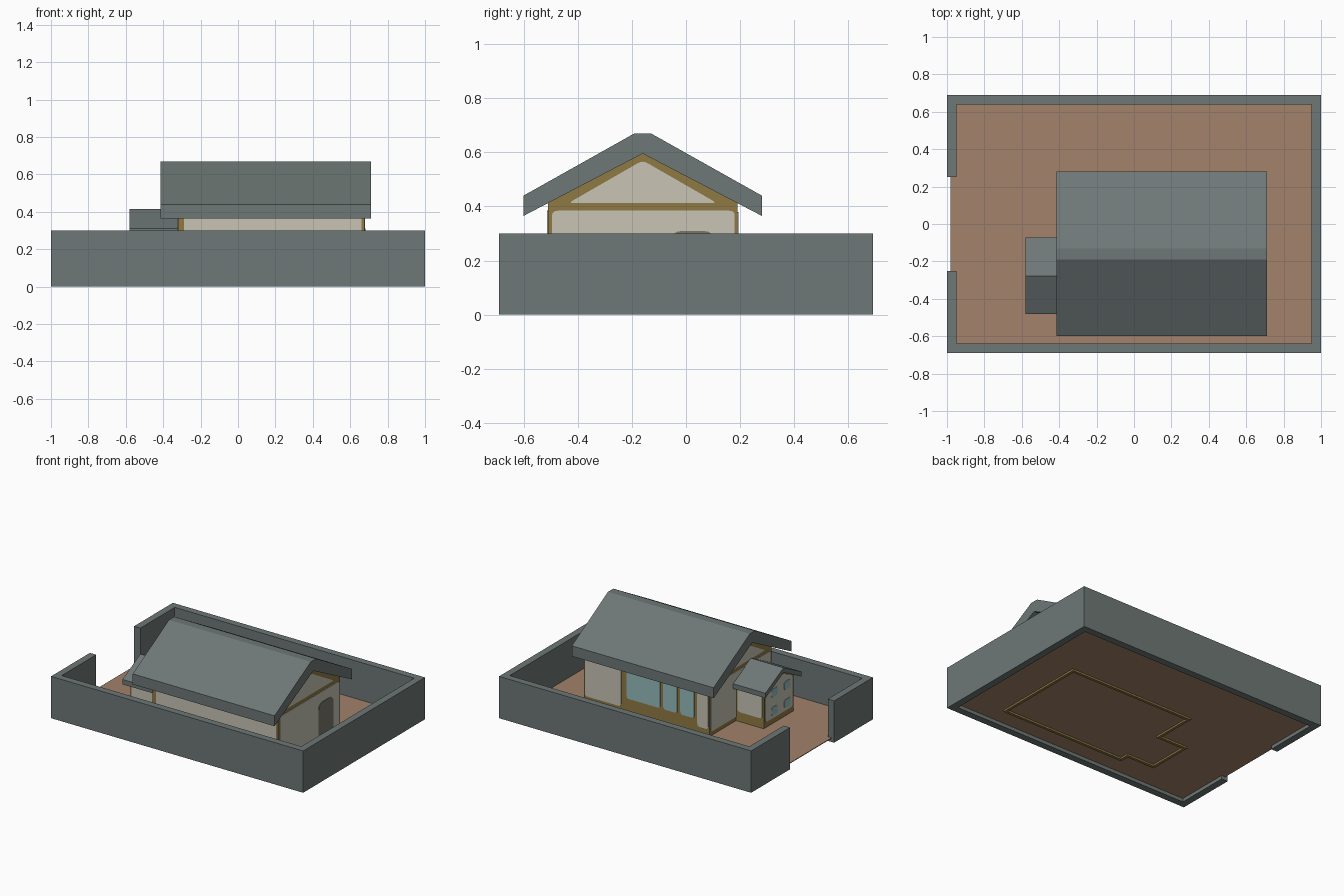
import bpy, bmesh
from mathutils import Vector

if "Cube" in bpy.data.objects:
    bpy.data.objects.remove(bpy.data.objects["Cube"])


def material(name, r, g, b):
    m = bpy.data.materials.new(name)
    m.diffuse_color = (r, g, b, 1)
    m.use_nodes = True
    m.node_tree.nodes["Principled BSDF"].inputs["Base Color"].default_value = m.diffuse_color
    return m


GREY = material("slate grey", 0.155, 0.188, 0.182)
EARTH = material("brown earth", 0.36, 0.225, 0.145)
TIMBER = material("golden timber", 0.28, 0.195, 0.058)
CREAM = material("cream plaster", 0.58, 0.56, 0.46)
GLASS = material("teal glass", 0.30, 0.50, 0.49)
DOOR = material("dark door", 0.19, 0.18, 0.14)


def prism(name, mat, pts, axis, a, b):
    """Extrude a 2D outline along an axis from a to b (x: pts are y,z; y: pts are x,z; z: pts are x,y)."""
    place = {'x': lambda p, t: (t, p[0], p[1]),
             'y': lambda p, t: (p[0], t, p[1]),
             'z': lambda p, t: (p[0], p[1], t)}[axis]
    bm = bmesh.new()
    lo = [bm.verts.new(place(p, a)) for p in pts]
    hi = [bm.verts.new(place(p, b)) for p in pts]
    bm.faces.new(lo)
    bm.faces.new(hi[::-1])
    n = len(pts)
    for i in range(n):
        j = (i + 1) % n
        bm.faces.new((lo[j], lo[i], hi[i], hi[j]))
    bmesh.ops.recalc_face_normals(bm, faces=bm.faces)
    me = bpy.data.meshes.new(name)
    bm.to_mesh(me)
    bm.free()
    me.materials.append(mat)
    ob = bpy.data.objects.new(name, me)
    bpy.context.collection.objects.link(ob)
    return ob


def rect(u0, u1, v0, v1):
    return [(u0, v0), (u1, v0), (u1, v1), (u0, v1)]


def rounded(pts, r, steps=4):
    """Round the corners of an outline with small quadratic curves."""
    out = []
    n = len(pts)
    for i in range(n):
        p, c, q = (Vector(pts[k % n]) for k in (i - 1, i, i + 1))
        s = c + (p - c).normalized() * r
        e = c + (q - c).normalized() * r
        for k in range(steps + 1):
            t = k / steps
            w = s * (1 - t) ** 2 + c * 2 * t * (1 - t) + e * t * t
            out.append((w.x, w.y))
    return out


def plate(name, mat, pts, axis, pos, out, r=0.02, depth=0.004):
    return prism(name, mat, rounded(pts, r), axis, pos - out * 0.002, pos + out * depth)


# Yard ground and perimeter wall with a gateway on the left
G = 0.03
prism("yard_ground", EARTH, rect(-0.98, 0.97, -0.66, 0.66), 'z', G - 0.005, G)
prism("wall_right", GREY, rect(0.95, 1, -0.64, 0.64), 'z', 0, 0.30)
for label, s in (("front", -1), ("back", 1)):
    prism("wall_" + label, GREY, rect(-1, 1, *sorted((0.64 * s, 0.69 * s))), 'z', 0, 0.30)
    prism("wall_left_" + label, GREY, rect(-1, -0.95, *sorted((0.25 * s, 0.64 * s))), 'z', 0, 0.30)

# Main house body and porch body
X0, X1, Y0, Y1, YM = -0.32, 0.675, -0.51, 0.19, -0.16
prism("house_body", TIMBER,
      [(Y0, G), (Y1, G), (Y1, 0.415), (YM, 0.60), (Y0, 0.415)], 'x', X0, X1)
PX, P0, P1, PM = -0.54, -0.445, -0.11, -0.277
prism("porch_body", TIMBER,
      [(P0, G), (P1, G), (P1, 0.30), (PM, 0.385), (P0, 0.30)], 'x', PX, X0 + 0.01)

# Foundation sills seen beneath the ground
T = 0.02
for i, r in enumerate([(X0, X1, Y0, Y0 + T), (X0, X1, Y1 - T, Y1), (X1 - T, X1, Y0 + T, Y1 - T),
                       (X0, X0 + T, Y0 + T, P0), (X0, X0 + T, P1, Y1 - T),
                       (PX, PX + T, P0, P1), (PX + T, X0 + T, P0, P0 + T),
                       (PX + T, X0 + T, P1 - T, P1)]):
    prism(f"foundation_sill_{i + 1}", TIMBER, rect(*r), 'z', 0.012, G)

# Roofs: thick gables, the main one with a flat ridge
prism("main_roof", GREY,
      [(-0.60, 0.365), (-0.60, 0.44), (-0.19, 0.67), (-0.13, 0.67),
       (0.28, 0.44), (0.28, 0.365), (YM, 0.595)], 'x', -0.415, 0.71)
prism("porch_roof", GREY,
      [(-0.48, 0.275), (-0.48, 0.31), (PM, 0.415),
       (-0.072, 0.31), (-0.072, 0.275), (PM, 0.38)], 'x', -0.58, -0.318)

# Plaster panels on both gable ends
for label, x, s in (("left", X0, -1), ("right", X1, 1)):
    plate(f"gable_panel_{label}", CREAM, [(-0.435, 0.412), (0.115, 0.412), (YM, 0.57)],
          'x', x, s, 0.02)
    plate(f"end_panel_{label}", CREAM, rect(-0.495, 0.18, 0.06, 0.384), 'x', x, s)

# Arched side door
plate("side_door", DOOR, rect(-0.06, 0.11, G, 0.31), 'x', X1, 1, 0.05, 0.007)

# Long front panel
plate("front_panel", CREAM, rect(-0.29, 0.66, 0.06, 0.385), 'y', Y0, -1)

# Back panels and windows
for name, mat, a, b, z in (("back_panel_1", CREAM, 0.38, 0.665, 0.06),
                           ("back_panel_2", CREAM, -0.31, -0.225, 0.08),
                           ("back_window_1", GLASS, 0.07, 0.335, 0.13),
                           ("back_window_2", GLASS, -0.066, 0.045, 0.13),
                           ("back_window_3", GLASS, -0.20, -0.09, 0.13)):
    plate(name, mat, rect(a, b, z, 0.38), 'y', Y1, 1)

# Porch panels and small window panes
for label, y, s in (("front", P0, -1), ("back", P1, 1)):
    plate(f"porch_panel_{label}", CREAM, rect(-0.53, -0.335, 0.10, 0.285), 'y', y, s)
plate("porch_end_panel", CREAM,
      [(P0 + 0.015, 0.07), (P1 - 0.015, 0.07), (P1 - 0.015, 0.295), (PM, 0.365), (P0 + 0.015, 0.295)],
      'x', PX, -1)
for i, y in enumerate((-0.37, -0.225)):
    for j, z in enumerate((0.12, 0.25)):
        plate(f"porch_pane_{i + 1}_{j + 1}", GLASS,
              rect(y - 0.035, y + 0.035, z - 0.03, z + 0.03), 'x', PX, -1, 0.015, 0.007)
